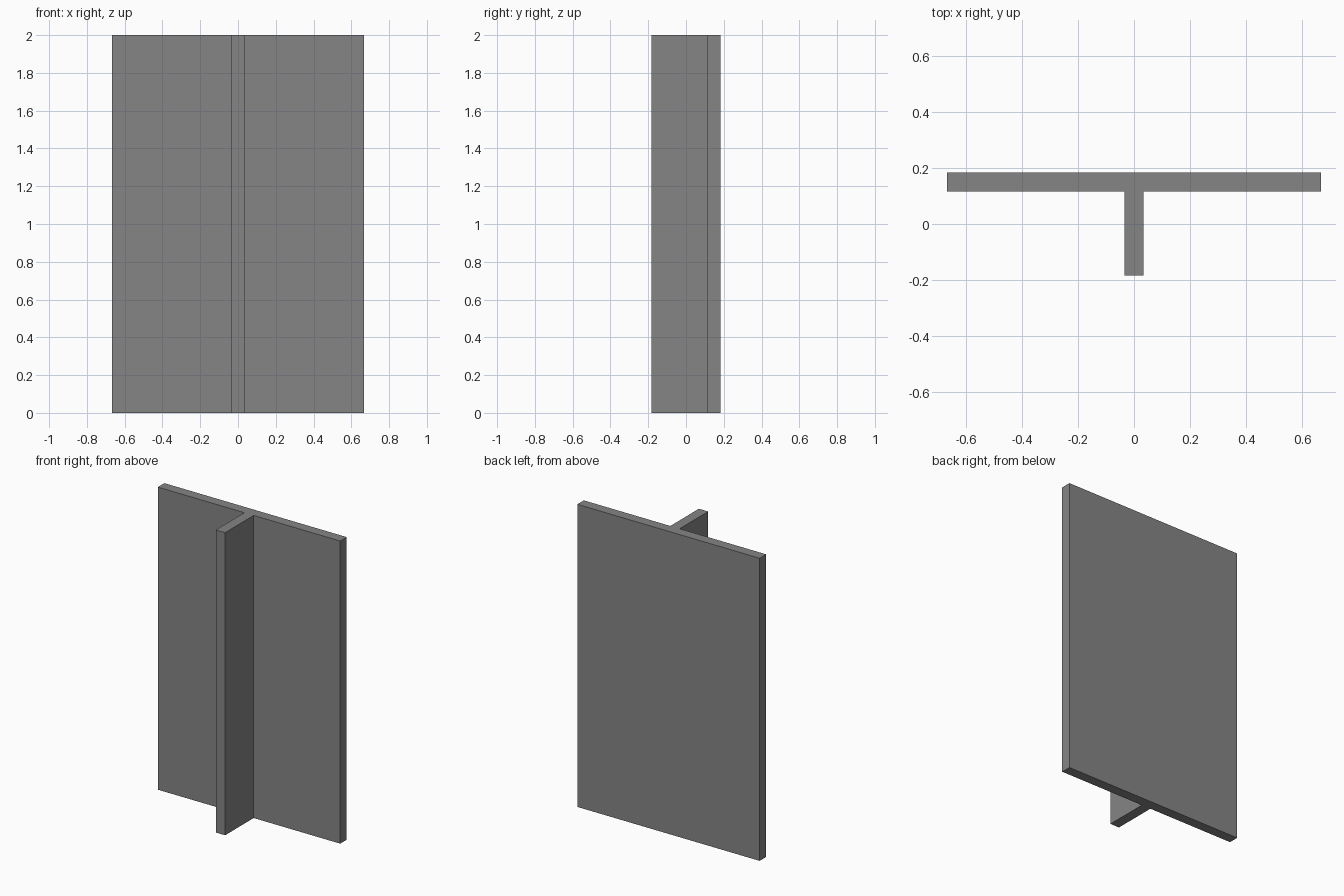
import bpy
import bmesh
from mathutils import Vector

cube = bpy.data.objects.get("Cube")
if cube:
    bpy.data.objects.remove(cube, do_unlink=True)

HEIGHT = 2.0
HALF_WIDTH = 0.667
HALF_DEPTH = 0.183
THICKNESS = 0.068

# Plain grey for the whole wall
grey = bpy.data.materials.new("concrete_grey")
grey.use_nodes = True
colour = (0.235, 0.235, 0.235, 1)
grey.diffuse_color = colour
grey.node_tree.nodes["Principled BSDF"].inputs["Base Color"].default_value = colour

# T-shaped plan: right half, then mirrored to the other side
rib = THICKNESS / 2
inner = HALF_DEPTH - THICKNESS
half = [(rib, -HALF_DEPTH), (rib, inner), (HALF_WIDTH, inner), (HALF_WIDTH, HALF_DEPTH)]
plan = half + [(-x, y) for x, y in reversed(half)]

# Extrude the plan upwards into one solid wall with its rib
bm = bmesh.new()
base = bm.faces.new([bm.verts.new((x, y, 0)) for x, y in plan])
top = bmesh.ops.extrude_face_region(bm, geom=[base], use_keep_orig=True)
top_verts = [g for g in top["geom"] if isinstance(g, bmesh.types.BMVert)]
bmesh.ops.translate(bm, verts=top_verts, vec=Vector((0, 0, HEIGHT)))
bmesh.ops.recalc_face_normals(bm, faces=bm.faces)

mesh = bpy.data.meshes.new("wall_with_rib")
bm.to_mesh(mesh)
bm.free()
mesh.materials.append(grey)
wall = bpy.data.objects.new("wall_with_rib", mesh)
bpy.context.collection.objects.link(wall)
